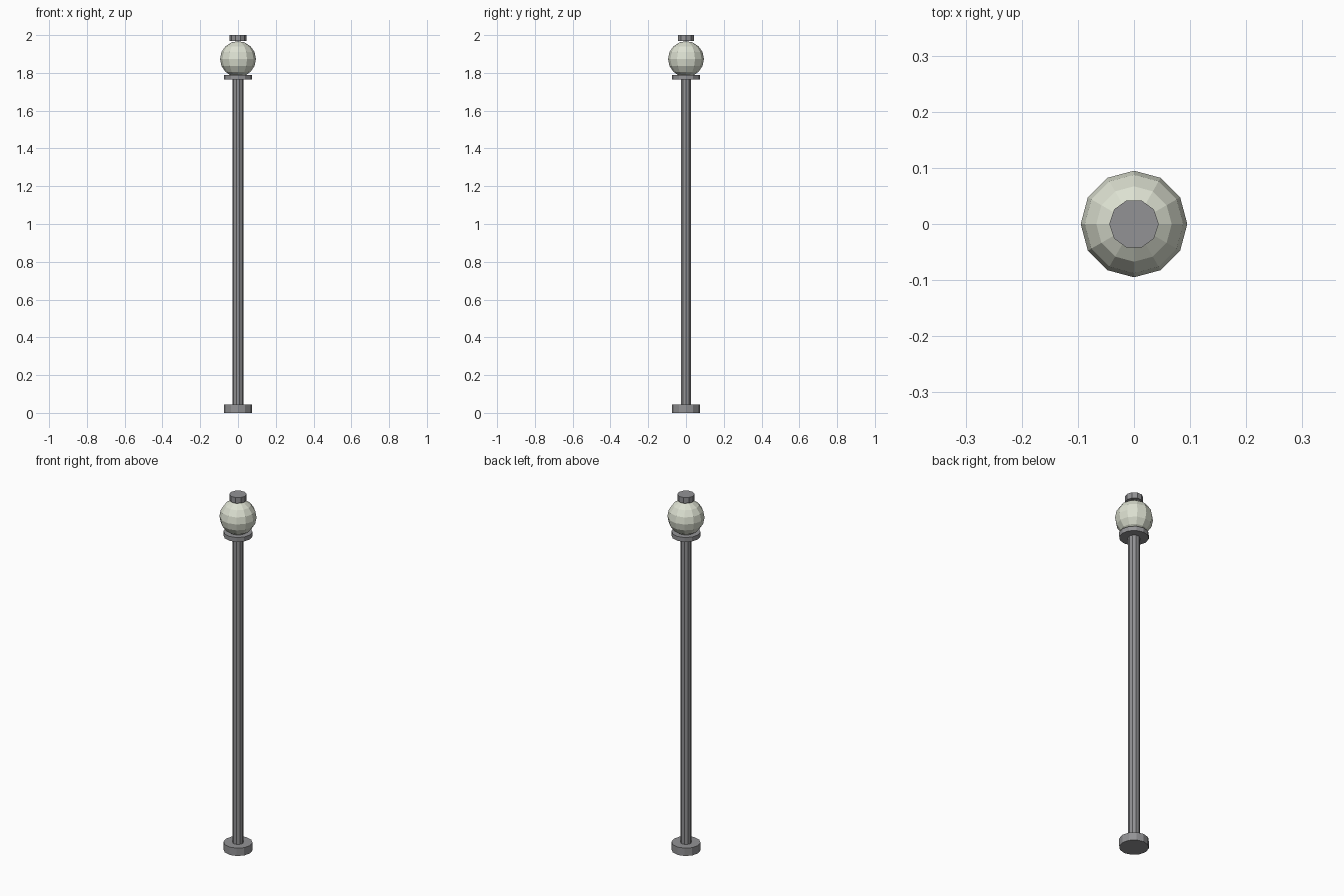
import bpy

if "Cube" in bpy.data.objects:
    bpy.data.objects.remove(bpy.data.objects["Cube"])


def mat(name, color):
    m = bpy.data.materials.new(name)
    m.diffuse_color = color
    m.use_nodes = True
    m.node_tree.nodes["Principled BSDF"].inputs["Base Color"].default_value = m.diffuse_color
    return m


def cylinder(name, radius, z0, z1, sides):
    bpy.ops.mesh.primitive_cylinder_add(
        vertices=sides, radius=radius, depth=z1 - z0, location=(0, 0, (z0 + z1) / 2))
    ob = bpy.context.object
    # start the polygon with a corner on +x
    ob.rotation_euler.z = -1.5707963
    ob.name = name
    ob.data.materials.append(metal)
    return ob


metal = mat("grey_metal", (0.29, 0.29, 0.30, 1))
glass = mat("pale_glass", (0.72, 0.75, 0.64, 1))

# foot, pole, collar under the globe, cap on top
cylinder("base", 0.074, 0.0, 0.044, 12)
cylinder("pole", 0.029, 0.044, 1.765, 10)
cylinder("collar", 0.074, 1.765, 1.79, 12)
cylinder("cap", 0.044, 1.968, 2.0, 10)

# low-poly globe
bpy.ops.mesh.primitive_uv_sphere_add(segments=12, ring_count=8, radius=0.095, location=(0, 0, 1.873))
globe = bpy.context.object
globe.name = "globe"
globe.data.materials.append(glass)
